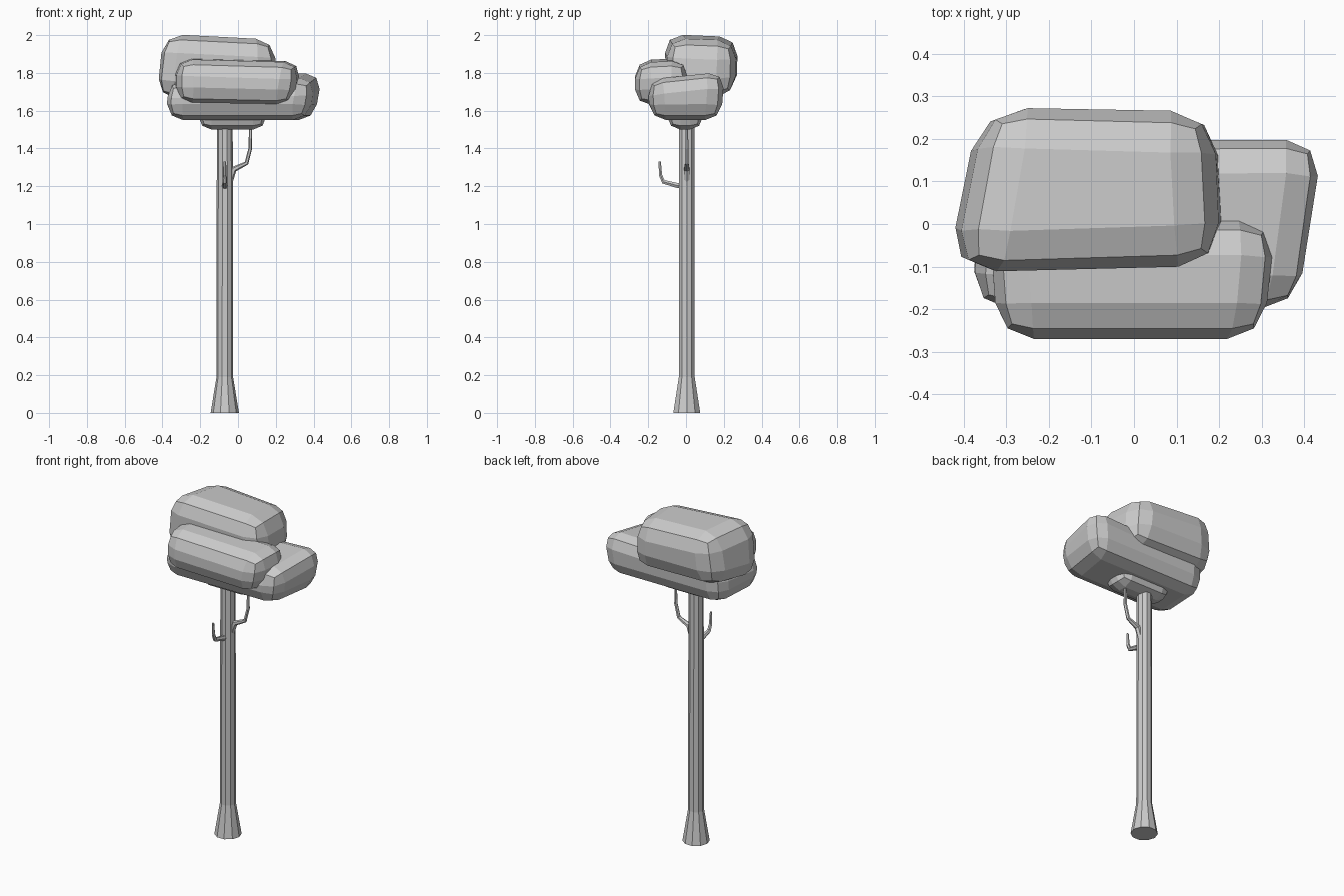
import bpy, bmesh, math
from mathutils import Vector

if "Cube" in bpy.data.objects:
    bpy.data.objects.remove(bpy.data.objects["Cube"])


def make_object(name, bm):
    bmesh.ops.recalc_face_normals(bm, faces=bm.faces)
    mesh = bpy.data.meshes.new(name)
    bm.to_mesh(mesh)
    bm.free()
    obj = bpy.data.objects.new(name, mesh)
    bpy.context.collection.objects.link(obj)
    return obj


def clump(name, bottom, top, round_):
    """Skewed box (corners front-left, front-right, back-right, back-left), rounded."""
    bm = bmesh.new()
    b = [bm.verts.new(p) for p in bottom]
    t = [bm.verts.new(p) for p in top]
    bm.faces.new(b[::-1])
    bm.faces.new(t)
    for i in range(4):
        j = (i + 1) % 4
        bm.faces.new((b[i], b[j], t[j], t[i]))
    bmesh.ops.bevel(bm, geom=bm.edges[:], offset=round_, segments=2,
                    profile=0.5, affect='EDGES', clamp_overlap=True)
    make_object(name, bm)


def tube(name, points, radii, sides):
    """Capped tapering tube swept along a path."""
    bm = bmesh.new()
    pts = [Vector(p) for p in points]
    rings = []
    for i, p in enumerate(pts):
        d = (pts[min(i + 1, len(pts) - 1)] - pts[max(i - 1, 0)]).normalized()
        q = Vector((0, 0, 1)).rotation_difference(d)
        ring = []
        for k in range(sides):
            a = 2 * math.pi * k / sides
            v = Vector((math.cos(a), math.sin(a), 0)) * radii[i]
            ring.append(bm.verts.new(p + q @ v))
        rings.append(ring)
    for r, s in zip(rings, rings[1:]):
        for k in range(sides):
            m = (k + 1) % sides
            bm.faces.new((r[k], r[m], s[m], s[k]))
    bm.faces.new(rings[0][::-1])
    bm.faces.new(rings[-1])
    make_object(name, bm)


# Trunk with flared foot
X, Y = -0.07, 0.004
tube("trunk", [(X, Y, 0), (X, Y, 0.19), (X, Y, 1.58)], [0.075, 0.044, 0.042], 10)

# Small bent branches
tube("right_branch",
     [(-0.045, Y, 1.22), (-0.022, Y, 1.29), (0.045, Y, 1.322), (0.065, Y, 1.40), (0.067, Y, 1.56)],
     [0.016, 0.016, 0.011, 0.01, 0.007], 6)
tube("front_branch",
     [(X, -0.02, 1.20), (X, -0.05, 1.205), (X, -0.12, 1.224), (X, -0.135, 1.26), (X, -0.139, 1.33)],
     [0.016, 0.015, 0.012, 0.01, 0.007], 6)

# Foliage clumps
clump("upper_foliage",
      [(-0.455, -0.10, 1.66), (0.215, -0.09, 1.64), (0.20, 0.26, 1.68), (-0.37, 0.265, 1.69)],
      [(-0.41, -0.12, 2.01), (0.20, -0.10, 1.98), (0.18, 0.265, 1.965), (-0.34, 0.28, 1.995)], 0.10)
clump("front_foliage",
      [(-0.32, -0.27, 1.64), (0.28, -0.27, 1.625), (0.31, 0.00, 1.64), (-0.34, 0.00, 1.64)],
      [(-0.32, -0.27, 1.87), (0.32, -0.27, 1.85), (0.345, 0.012, 1.865), (-0.34, 0.012, 1.88)], 0.085)
clump("lower_foliage",
      [(-0.38, -0.19, 1.55), (0.36, -0.19, 1.55), (0.42, 0.185, 1.55), (-0.36, 0.185, 1.55)],
      [(-0.38, -0.205, 1.75), (0.40, -0.205, 1.765), (0.455, 0.205, 1.81), (-0.35, 0.20, 1.78)], 0.085)
clump("foliage_base",
      [(-0.21, -0.10, 1.50), (0.15, -0.10, 1.50), (0.15, 0.09, 1.50), (-0.21, 0.09, 1.50)],
      [(-0.21, -0.10, 1.66), (0.15, -0.10, 1.66), (0.15, 0.09, 1.66), (-0.21, 0.09, 1.66)], 0.07)
